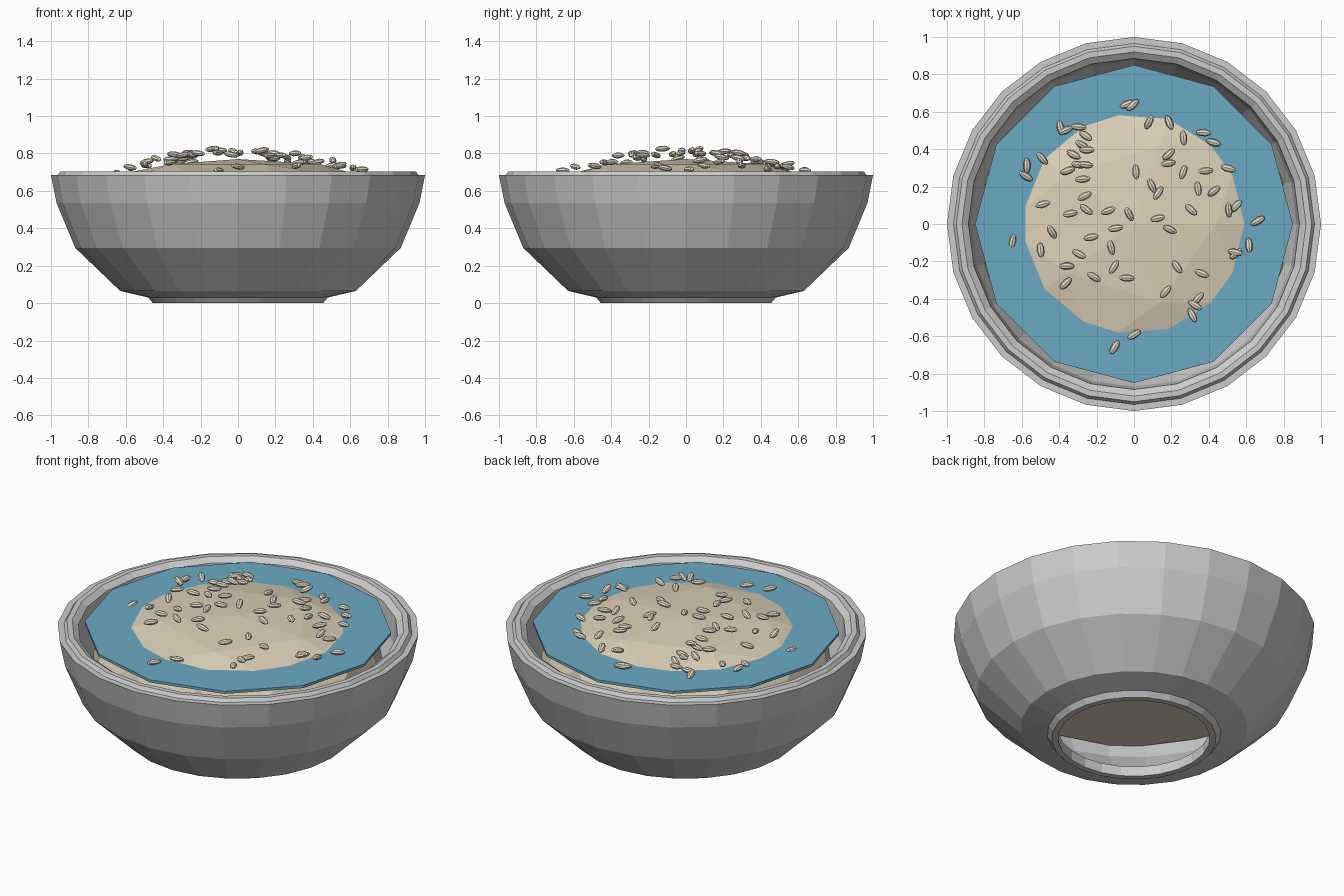
import bpy, bmesh, math, random
from mathutils import Matrix, Vector

if "Cube" in bpy.data.objects:
    bpy.data.objects.remove(bpy.data.objects["Cube"])

random.seed(7)


def material(name, color):
    m = bpy.data.materials.new(name)
    m.diffuse_color = (*color, 1)
    m.use_nodes = True
    m.node_tree.nodes["Principled BSDF"].inputs["Base Color"].default_value = m.diffuse_color
    return m


def add_object(name, bm, mat=None):
    bmesh.ops.recalc_face_normals(bm, faces=bm.faces[:])
    me = bpy.data.meshes.new(name)
    bm.to_mesh(me)
    bm.free()
    ob = bpy.data.objects.new(name, me)
    bpy.context.collection.objects.link(ob)
    if mat:
        me.materials.append(mat)
    return ob


def lathe(name, profile, sides, mat=None):
    """Revolve a closed (radius, height) profile around z."""
    bm = bmesh.new()
    rings = []
    for i in range(sides):
        a = 2 * math.pi * i / sides
        rings.append([bm.verts.new((r * math.cos(a), r * math.sin(a), z)) for r, z in profile])
    n = len(profile)
    for i in range(sides):
        a, b = rings[i], rings[(i + 1) % sides]
        for j in range(n):
            k = (j + 1) % n
            bm.faces.new((a[j], b[j], b[k], a[k]))
    return add_object(name, bm, mat)


cream = material("cream", (0.72, 0.64, 0.48))
pale = material("pale_cream", (0.76, 0.70, 0.57))
blue = material("blue", (0.15, 0.40, 0.55))

# Bowl: outside, stepped rim, inside, open foot
lathe("bowl", [(0.455, 0), (0.48, 0.03), (0.63, 0.065), (0.87, 0.295),
               (0.97, 0.535), (1.0, 0.685), (0.965, 0.685), (0.95, 0.705),
               (0.92, 0.705), (0.885, 0.68), (0.87, 0.535), (0.78, 0.33),
               (0.57, 0.11), (0.42, 0.06), (0.42, 0)], 24)

# Blue band: thin twelve-sided disc just below the rim
bm = bmesh.new()
bmesh.ops.create_cone(bm, cap_ends=True, segments=12, radius1=0.85, radius2=0.85, depth=0.016,
                      matrix=Matrix.Translation((0, 0, 0.692)))
add_object("blue_band", bm, blue)

# Mound: faceted dome with a flat underside, rising through the disc
BASE, HEIGHT, RADIUS = 0.42, 0.35, 0.84
bm = bmesh.new()
bmesh.ops.create_icosphere(bm, subdivisions=2, radius=1)
bmesh.ops.bisect_plane(bm, geom=bm.verts[:] + bm.edges[:] + bm.faces[:], dist=1e-4,
                       plane_co=(0, 0, 0), plane_no=(0, 0, 1), clear_inner=True)
bmesh.ops.holes_fill(bm, edges=[e for e in bm.edges if e.is_boundary])
for v in bm.verts:
    rise = max(v.co.z, 0) ** 0.5
    v.co = Vector((v.co.x * RADIUS, v.co.y * RADIUS, BASE + HEIGHT * rise))
add_object("rice_mound", bm, cream)

# Loose grains scattered over the mound
bm = bmesh.new()
for i in range(66):
    r = 0.67 * math.sqrt((i + 0.5) / 66)
    a = random.uniform(0, 2 * math.pi)
    z = 0.705 + 0.115 * max(0, 1 - (r / 0.66) ** 2) + random.uniform(-0.01, 0.015)
    mat = (Matrix.Translation((r * math.cos(a), r * math.sin(a), z))
           @ Matrix.Rotation(random.uniform(0, math.pi), 4, 'Z')
           @ Matrix.Rotation(random.uniform(-0.25, 0.25), 4, 'Y')
           @ Matrix.Diagonal((0.042, 0.02, 0.016, 1))
           @ Matrix.Rotation(math.pi / 2, 4, 'Y'))
    bmesh.ops.create_uvsphere(bm, u_segments=8, v_segments=5, radius=1, matrix=mat)
add_object("rice_grains", bm, pale)
